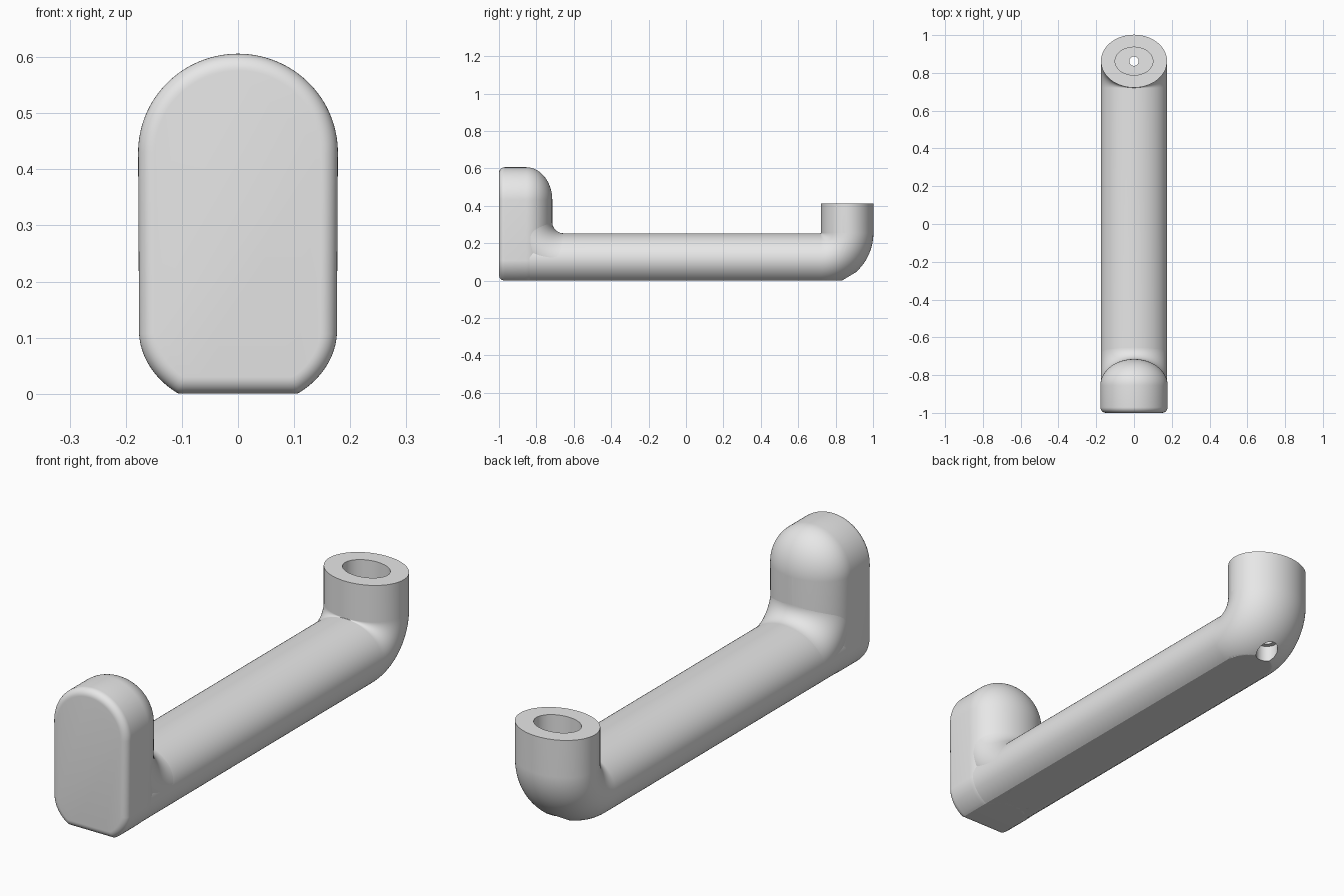
import bpy, bmesh
from math import sin, cos, asin, sqrt, pi, radians

if "Cube" in bpy.data.objects:
    bpy.data.objects.remove(bpy.data.objects["Cube"])

N = 128                     # points around each section
W, H = 0.175, 0.14          # half width and half depth of the oval bar
AXIS = 0.113                # height of the bar's centre line
BEND = H + 0.002            # radius of the rear bend, almost closed inside
PIVOT_Y, PIVOT_Z = 0.72, AXIS + BEND
SOCKET_Y = PIVOT_Y + BEND   # centre of the upright socket
TURN = [2 * pi * i / N for i in range(N)]

grey = bpy.data.materials.new("plain grey")
grey.use_nodes = True
grey.diffuse_color = (0.8, 0.8, 0.8, 1)
grey.node_tree.nodes["Principled BSDF"].inputs["Base Color"].default_value = (0.8, 0.8, 0.8, 1)


def loft(name, rings, caps):
    """Skin a list of equal-length closed rings and cap the listed ones."""
    bm = bmesh.new()
    loops = [[bm.verts.new(p) for p in ring] for ring in rings]
    for a, b in zip(loops, loops[1:]):
        for i in range(N):
            j = (i + 1) % N
            bm.faces.new((a[i], a[j], b[j], b[i]))
    for c in caps:
        bm.faces.new(loops[c])
    bmesh.ops.recalc_face_normals(bm, faces=bm.faces)
    mesh = bpy.data.meshes.new(name)
    bm.to_mesh(mesh)
    bm.free()
    mesh.materials.append(grey)
    obj = bpy.data.objects.new(name, mesh)
    bpy.context.collection.objects.link(obj)
    bpy.ops.object.select_all(action='DESELECT')
    obj.select_set(True)
    bpy.context.view_layer.objects.active = obj
    bpy.ops.object.shade_smooth_by_angle(angle=radians(20))


# Long bar with a flat underside; each strand bends up until it meets the socket wall
def bar_ring(part):
    pts = []
    for t in TURN:
        r = BEND + H * sin(t)
        a = part * asin((BEND - H * abs(sin(t))) / r)
        pts.append((W * cos(t), PIVOT_Y + r * sin(a), max(0, PIVOT_Z - r * cos(a))))
    return pts


start = [(x, -0.9, z) for x, y, z in bar_ring(0)]
loft("bar", [start] + [bar_ring(k / 24) for k in range(25)], [0])


# Rear socket: rounded underside, drilled hole and oval pocket
def socket_ring(w, h, z):
    return [(w * cos(t), SOCKET_Y + h * sin(t), z) for t in TURN]


def underside_ring(w, h):
    pts = []
    for x, y, z in socket_ring(w, h, 0):
        r = BEND + H * sqrt(max(0, 1 - (x / W) ** 2))
        pts.append((x, y, max(0, PIVOT_Z - sqrt(max(0, r * r - (y - PIVOT_Y) ** 2)))))
    return pts


RIM, DRILL = 0.412, 0.045
rings = [socket_ring(W, H, RIM)]
for k in range(41):
    s = cos(radians(90 * k / 40))
    rings.append(underside_ring(DRILL + (W - DRILL) * s, DRILL + (H - DRILL) * s))
for w, h, z in [(DRILL, DRILL, 0.07), (0.025, 0.025, 0.07), (0.025, 0.025, 0.12),
                (0.1, 0.074, 0.12), (0.1, 0.074, RIM), (W, H, RIM)]:
    rings.append(socket_ring(w, h, z))
loft("rear_socket", rings, [])


# Rounded inside corner between the bar and the front post
def fillet_ring(a):
    pts = []
    for t in TURN:
        r = 0.2 + H * sin(t)
        pts.append(((W - 0.0005) * cos(t), -0.655 - r * sin(a), max(0, 0.313 - r * cos(a))))
    return pts


loft("post_fillet", [fillet_ring(radians(90 * k / 24)) for k in range(25)], [0, -1])


# Front post: arched outline with a bevelled front and a domed back
def post_ring(y, inset, scale):
    pts = []
    for t in TURN:
        if sin(t) >= 0:
            x, z = (0.178 - inset) * cos(t), 0.43 + (0.176 - inset) * scale * sin(t)
        else:
            x, z = (0.1765 - inset) * cos(t), AXIS + (0.1415 - inset) * scale * sin(t)
        pts.append((x * scale, y, max(z, inset)))
    return pts


BEVEL = 0.03
rings = []
for k in range(9):
    t = radians(90 * k / 8)
    rings.append(post_ring(-1 + BEVEL * (1 - cos(t)), BEVEL * (1 - sin(t)), 1))
for k in range(25):
    t = radians(88.5 * k / 24)
    rings.append(post_ring(-0.855 + H * sin(t), 0, cos(t)))
loft("front_post", rings, [0, -1])
